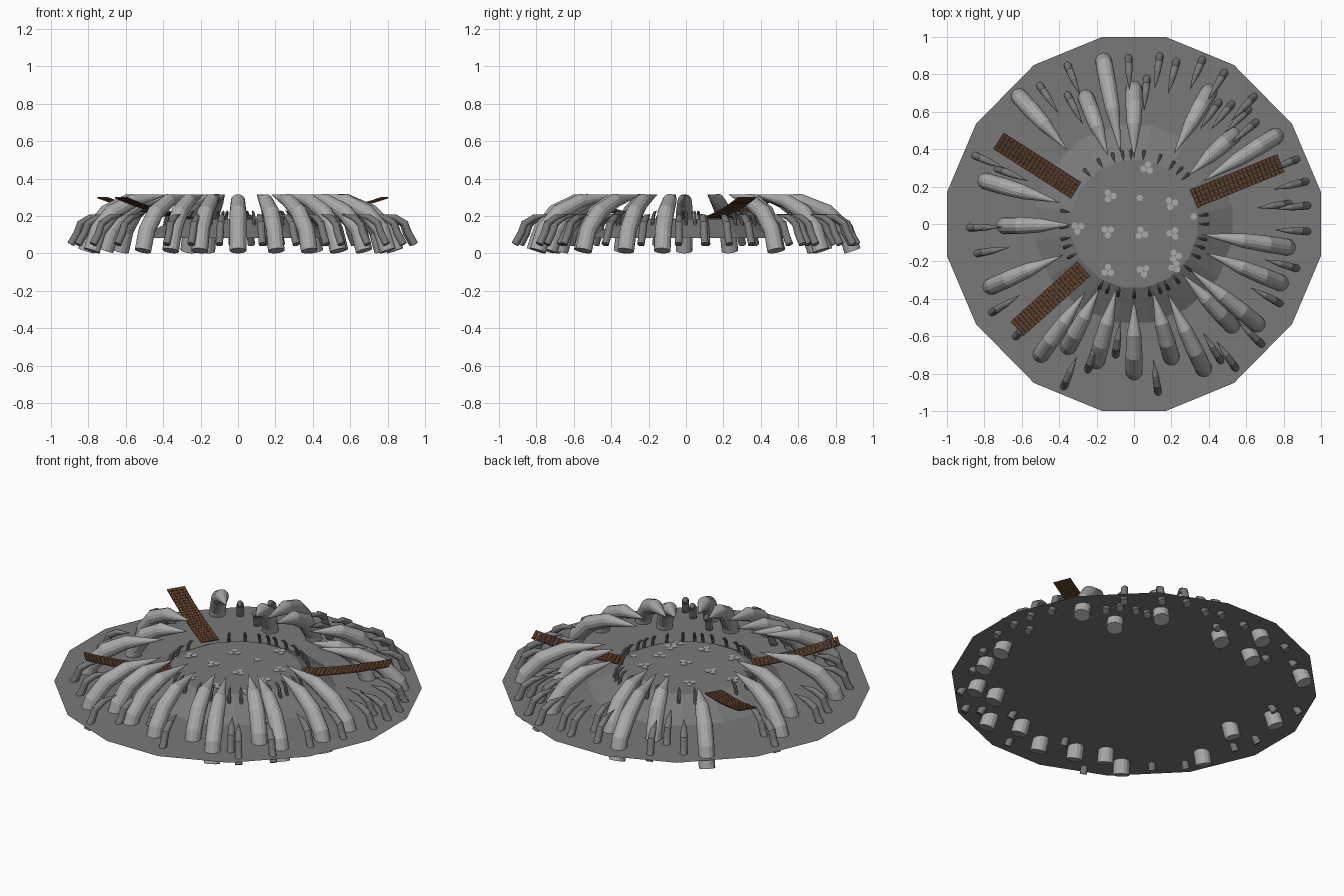
import bpy, bmesh, math
from mathutils import Vector, Matrix

if "Cube" in bpy.data.objects:
    bpy.data.objects.remove(bpy.data.objects["Cube"])

BASE, TOP = 0.083, 0.183
DARK, PALE = (.19, .19, .19, 1), (.4, .4, .4, 1)


def finish(bm, name, color):
    bmesh.ops.recalc_face_normals(bm, faces=bm.faces)
    me = bpy.data.meshes.new(name)
    bm.to_mesh(me)
    bm.free()
    ob = bpy.data.objects.new(name, me)
    bpy.context.collection.objects.link(ob)
    mat = bpy.data.materials.new(name + "_mat")
    mat.diffuse_color = color
    mat.use_nodes = True
    mat.node_tree.nodes["Principled BSDF"].inputs["Base Color"].default_value = mat.diffuse_color
    me.materials.append(mat)


# thin ground disc: 16 corners mirrored from one quadrant, with raised plateau
quad = [(1, .17), (.845, .535), (.535, .85), (.17, 1)]
outline = quad + [(-x, y) for x, y in quad[::-1]]
outline += [(-x, -y) for x, y in outline]
bm = bmesh.new()
rings = []
for r, z in ((None, BASE), (.535, BASE), (.345, TOP)):
    ring = []
    for x, y in outline:
        if r:
            k = r / math.hypot(x, y)
            x, y = x * k, y * k
        ring.append(bm.verts.new((x, y, z)))
    rings.append(ring)
for a, b in zip(rings, rings[1:]):
    for i in range(16):
        j = (i + 1) % 16
        bm.faces.new((a[i], a[j], b[j], b[i]))
bm.faces.new(rings[-1])
bm.faces.new([bm.verts.new(v.co - Vector((0, 0, .003))) for v in rings[0]][::-1])
finish(bm, "ground_disc", DARK)


def claw(bm, outer, inner, z0, height, rad, kick, sides=14):
    """Curved tapering spike; the foot flares outward by kick below the disc."""
    o, t = Vector(outer), Vector(inner)
    d = (t - o).normalized()
    o = o + d * (rad - kick)
    L = (t - o).length
    prof = [(0, .02, 1), (kick * 1.3 / L + .01, .38, 1), (.27, .69, 1), (.54, .89, .85), (1, 1, 0)]
    pts = [(u * L, z0 + v * height) for u, v, s in prof]
    d3, side = Vector((d.x, d.y, 0)), Vector((-d.y, d.x, 0))
    rows = []
    for i, (h, z) in enumerate(pts[:-1]):
        p, q = pts[max(i - 1, 0)], pts[i + 1]
        tan = (d3 * (q[0] - p[0]) + Vector((0, 0, q[1] - p[1]))).normalized()
        up = side.cross(tan)
        c = Vector((o.x, o.y, 0)) + d3 * h + Vector((0, 0, z))
        r = rad * prof[i][2]
        rows.append([bm.verts.new(c + r * (math.cos(a) * side + math.sin(a) * up))
                     for a in (2 * math.pi * k / sides for k in range(sides))])
    tip = bm.verts.new((t.x, t.y, z0 + height))
    for k in range(sides):
        n = (k + 1) % sides
        for a, b in zip(rows, rows[1:]):
            bm.faces.new((a[k], a[n], b[n], b[k]))
        bm.faces.new((rows[-1][k], rows[-1][n], tip))
    bm.faces.new(rows[0])


# large spikes: foot x, y and tip radius
large = [(-.17, .91, .38), (-.64, .71, .53), (-.27, .71, .39), (0, .76, .35),
         (.42, .74, .43), (.56, .5, .39), (.79, .49, .43), (-.83, .24, .41),
         (-.73, -.01, .33), (-.8, -.35, .41), (.86, -.13, .36), (.82, -.33, .41),
         (.69, -.56, .38), (.55, -.57, .37), (.39, -.81, .41), (.21, -.75, .37),
         (0, -.83, .4), (-.21, -.77, .35), (-.52, -.73, .44), (-.37, -.69, .39)]
bm = bmesh.new()
for x, y, r in large:
    k = r / math.hypot(x, y)
    claw(bm, (x, y), (x * k, y * k), .008, .306, .045, .025)
finish(bm, "large_spikes", PALE)

# small spikes
small = [(-.36, .86), (-.51, .75), (-.36, .70), (-.03, .9), (.14, .91), (.23, .88),
         (.37, .89), (.49, .82), (.65, .69), (.07, .79), (.53, .65), (.62, .62),
         (.88, .35), (.93, .23), (.84, .11), (.94, .1), (.94, -.04), (.88, -.24),
         (.79, -.43), (.69, -.65), (.55, -.78), (.47, -.74), (.13, -.91), (.31, -.67),
         (-.1, -.71), (-.25, -.79), (-.38, -.88), (-.64, -.61), (-.77, -.48),
         (-.85, -.16), (-.89, -.02), (-.86, .37), (-.74, .3), (.46, .66), (.66, .55)]
bm = bmesh.new()
for x, y in small:
    k = 1 - .19 / math.hypot(x, y)
    claw(bm, (x, y), (x * k, y * k), .045, .165, .02, .025)
finish(bm, "small_spikes", DARK)

# tiny spikes around the plateau rim
bm = bmesh.new()
for i in range(36):
    a = i * math.pi / 18 + .05 * math.sin(i * 5)
    deg = math.degrees(a)
    if min(abs(deg - b) for b in (24, 150, 222)) < 11:
        continue
    c, s = math.cos(a), math.sin(a)
    claw(bm, (.40 * c, .40 * s), (.34 * c, .34 * s), .13, .1, .009, .005, 8)
finish(bm, "rim_spikes", DARK)

# plank ramps sagging from outside down to the plateau
bridges = [((-.31, .18), (-.725, .445)), ((.32, .135), (.785, .325)),
           ((-.27, -.24), (-.625, -.56))]
bm = bmesh.new()
N, COLS, W = 22, 4, .105
for p, q in bridges:
    p, q = Vector(p), Vector(q)
    d = (q - p).normalized()
    L = (q - p).length

    def z(u):
        return .19 + .108 * u - .05 * u * (1 - u)
    for i in range(N):
        u = (i + .5) / N
        slope = math.atan2(z(u + .01) - z(u - .01), .02 * L)
        rot = Matrix.Rotation(math.atan2(d.y, d.x), 4, 'Z') @ Matrix.Rotation(-slope, 4, 'Y')
        c = p + d * (u * L)
        for j in range(COLS):
            off = Matrix.Translation((0, ((j + .5) / COLS - .5) * W, 0))
            size = Matrix.Diagonal((L / N * .93, W / COLS * .96, .006, 1))
            bmesh.ops.create_cube(bm, size=1, matrix=Matrix.Translation((c.x, c.y, z(u))) @ rot @ off @ size)
finish(bm, "plank_ramps", (.115, .052, .026, 1))

# clusters of pale flat pebbles on the plateau
clusters = [(-.13, .15), (.07, .3), (-.14, -.04), (.04, -.05), (.21, -.05), (.2, .11),
            (-.14, -.25), (.05, -.25), (.22, -.17), (.22, -.23), (-.3, -.02)]
spots = [(.03, .14), (.32, .04)]
for i, (x, y) in enumerate(clusters):
    for k in range(3):
        a = i * 1.3 + k * 2.1
        spots.append((x + .02 * math.cos(a), y + .02 * math.sin(a)))
bm = bmesh.new()
for x, y in spots:
    bmesh.ops.create_cone(bm, cap_ends=True, segments=12, radius1=.017, radius2=.017, depth=.003,
                          matrix=Matrix.Translation((x, y, TOP + .001)))
finish(bm, "pebbles", PALE)
